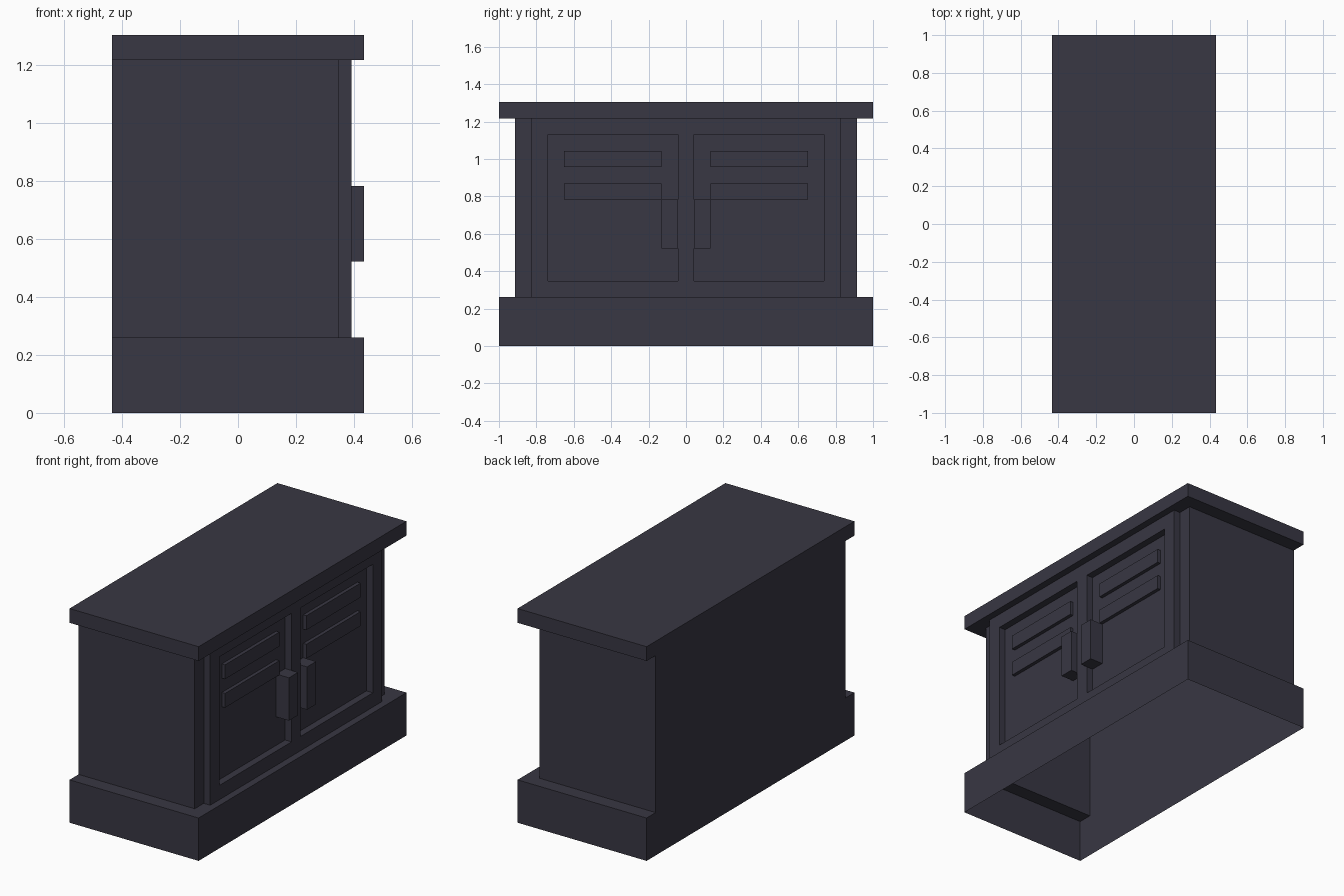
import bpy, bmesh

if "Cube" in bpy.data.objects:
    bpy.data.objects.remove(bpy.data.objects["Cube"])

U = 1 / 23  # the model sits on a regular grid; all sizes below are in grid units

slate = bpy.data.materials.new("dark_slate")
slate.diffuse_color = (0.040, 0.038, 0.056, 1)
slate.use_nodes = True
slate.node_tree.nodes["Principled BSDF"].inputs["Base Color"].default_value = slate.diffuse_color


def make(name, quads):
    """Turn a list of quads (grid units) into one welded object."""
    bm = bmesh.new()
    for q in quads:
        bm.faces.new([bm.verts.new([c * U for c in p]) for p in q])
    bmesh.ops.remove_doubles(bm, verts=bm.verts, dist=1e-5)
    me = bpy.data.meshes.new(name)
    bm.to_mesh(me)
    bm.free()
    me.materials.append(slate)
    ob = bpy.data.objects.new(name, me)
    bpy.context.collection.objects.link(ob)
    return ob


def flat(x0, x1, y0, y1, z, up=True):
    q = [(x0, y0, z), (x1, y0, z), (x1, y1, z), (x0, y1, z)]
    return q if up else q[::-1]


def walls(x0, x1, y, z0, z1):
    """Four upright walls, open above and below."""
    lo, hi = flat(x0, x1, -y, y, z0), flat(x0, x1, -y, y, z1)
    return [[lo[i], lo[(i + 1) % 4], hi[(i + 1) % 4], hi[i]] for i in range(4)]


def ledge(z, up):
    """U-shaped step around the body; the back is flush."""
    return [flat(8, 10, -23, -21, z, up), flat(8, 10, -21, 21, z, up),
            flat(8, 10, 21, 23, z, up),
            flat(-10, 8, -23, -21, z, up), flat(-10, 8, 21, 23, z, up)]


def front(x, y0, y1, z0, z1):
    return [(x, y0, z0), (x, y1, z0), (x, y1, z1), (x, y0, z1)]


def rim(xa, xb, y0, y1, z0, z1, inward=False):
    """Side faces of a front-facing rectangle between two depths."""
    a, b = front(xa, y0, y1, z0, z1), front(xb, y0, y1, z0, z1)
    qs = [[a[i], a[(i + 1) % 4], b[(i + 1) % 4], b[i]] for i in range(4)]
    return [q[::-1] for q in qs] if inward else qs


def plate(name, xa, xb, *r):
    make(name, rim(xa, xb, *r) + [front(xb, *r)])


# Hollow carcass: plinth, body and top slab, open underneath
make("plinth", walls(-10, 10, 23, 0, 6) + ledge(6, True))
make("body", walls(-10, 8, 21, 6, 28))
make("top_slab", walls(-10, 10, 23, 28, 30) + ledge(28, False)
     + [flat(-10, 10, -23, 23, 30)])

# Raised frame with two door openings
ys, zs = [-19, -17, -1, 1, 17, 19], [6, 8, 26, 28]
frame = rim(8, 9, -19, 19, 6, 28)
for i in range(5):
    for j in range(3):
        cell = (ys[i], ys[i + 1], zs[j], zs[j + 1])
        if j == 1 and i in (1, 3):
            frame += rim(8, 9, *cell, inward=True)
        else:
            frame.append(front(9, *cell))
make("door_frame", frame)

# Slats and handles on both doors
for side, s in (("left", -1), ("right", 1)):
    y0, y1 = sorted((s * 3, s * 15))
    for pos, z in (("upper", 22), ("lower", 18)):
        plate(f"{side}_{pos}_slat", 8, 8.5, y0, y1, z, z + 2)
    y0, y1 = sorted((s * 1, s * 3))
    plate(f"{side}_handle", 8, 10, y0, y1, 12, 18)
